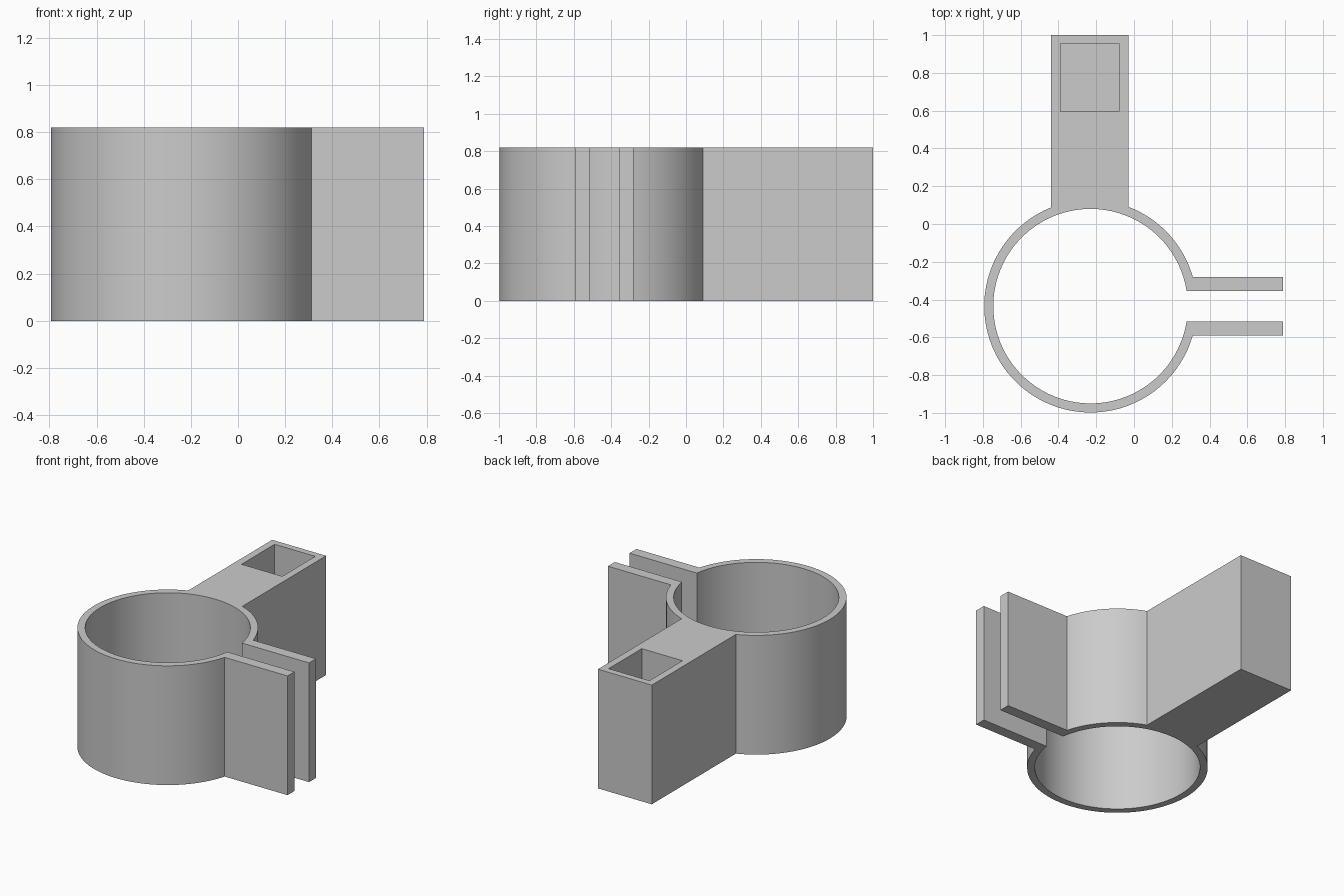
import bpy, bmesh
from math import asin, acos, cos, sin, pi

cube = bpy.data.objects.get("Cube")
if cube:
    bpy.data.objects.remove(cube, do_unlink=True)

HEIGHT = 0.82
CX, CY = -0.23, -0.435            # ring centre
R_OUT, R_IN = 0.563, 0.515
GAP, LUG = 0.08, 0.155            # half distances to the lugs' inner and outer faces
LUG_END = 0.79
ARM_L, ARM_R, ARM_END = -0.44, -0.03, 1.0

grey = bpy.data.materials.new("plain_grey")
grey.use_nodes = True
colour = (0.6, 0.6, 0.6, 1)
grey.diffuse_color = colour
grey.node_tree.nodes["Principled BSDF"].inputs["Base Color"].default_value = colour


def arc(radius, start, end, steps):
    """Points on a circle about the ring centre."""
    angles = [start + (end - start) * i / steps for i in range(steps + 1)]
    return [(CX + radius * cos(a), CY + radius * sin(a)) for a in angles]


def prism(name, outline, bottom, top):
    """Extrude a closed plan outline upwards."""
    bm = bmesh.new()
    base = bm.faces.new([bm.verts.new((x, y, bottom)) for x, y in outline])
    grown = bmesh.ops.extrude_face_region(bm, geom=[base], use_keep_orig=True)
    verts = [v for v in grown["geom"] if isinstance(v, bmesh.types.BMVert)]
    bmesh.ops.translate(bm, verts=verts, vec=(0, 0, top - bottom))
    bmesh.ops.recalc_face_normals(bm, faces=bm.faces)
    mesh = bpy.data.meshes.new(name)
    bm.to_mesh(mesh)
    bm.free()
    mesh.materials.append(grey)
    obj = bpy.data.objects.new(name, mesh)
    bpy.context.collection.objects.link(obj)
    return obj


# Split ring, two clamping lugs and arm in one continuous outline
lug_out = asin(LUG / R_OUT)
lug_in = asin(GAP / R_IN)
arm_right = acos((ARM_R - CX) / R_OUT)
arm_left = acos((ARM_L - CX) / R_OUT)
outline = [(LUG_END, CY + GAP), (LUG_END, CY + LUG)]
outline += arc(R_OUT, lug_out, arm_right, 16)
outline += [(ARM_R, ARM_END), (ARM_L, ARM_END)]
outline += arc(R_OUT, arm_left, 2 * pi - lug_out, 56)
outline += [(LUG_END, CY - LUG), (LUG_END, CY - GAP)]
outline += arc(R_IN, 2 * pi - lug_in, lug_in, 80)
clamp = prism("clamp_body", outline, 0, HEIGHT)

# Blind rectangular pocket near the end of the arm
pocket = prism("pocket_cutter",
               [(-0.39, 0.595), (-0.08, 0.595), (-0.08, 0.955), (-0.39, 0.955)],
               0.05, HEIGHT + 0.1)
pocket.hide_render = True
cut = clamp.modifiers.new("pocket", "BOOLEAN")
cut.operation = "DIFFERENCE"
cut.solver = "EXACT"
cut.object = pocket

bpy.ops.object.select_all(action="DESELECT")
clamp.select_set(True)
bpy.context.view_layer.objects.active = clamp
bpy.ops.object.modifier_apply(modifier=cut.name)
bpy.data.objects.remove(pocket, do_unlink=True)
bpy.ops.object.shade_smooth_by_angle(angle=pi / 7)
